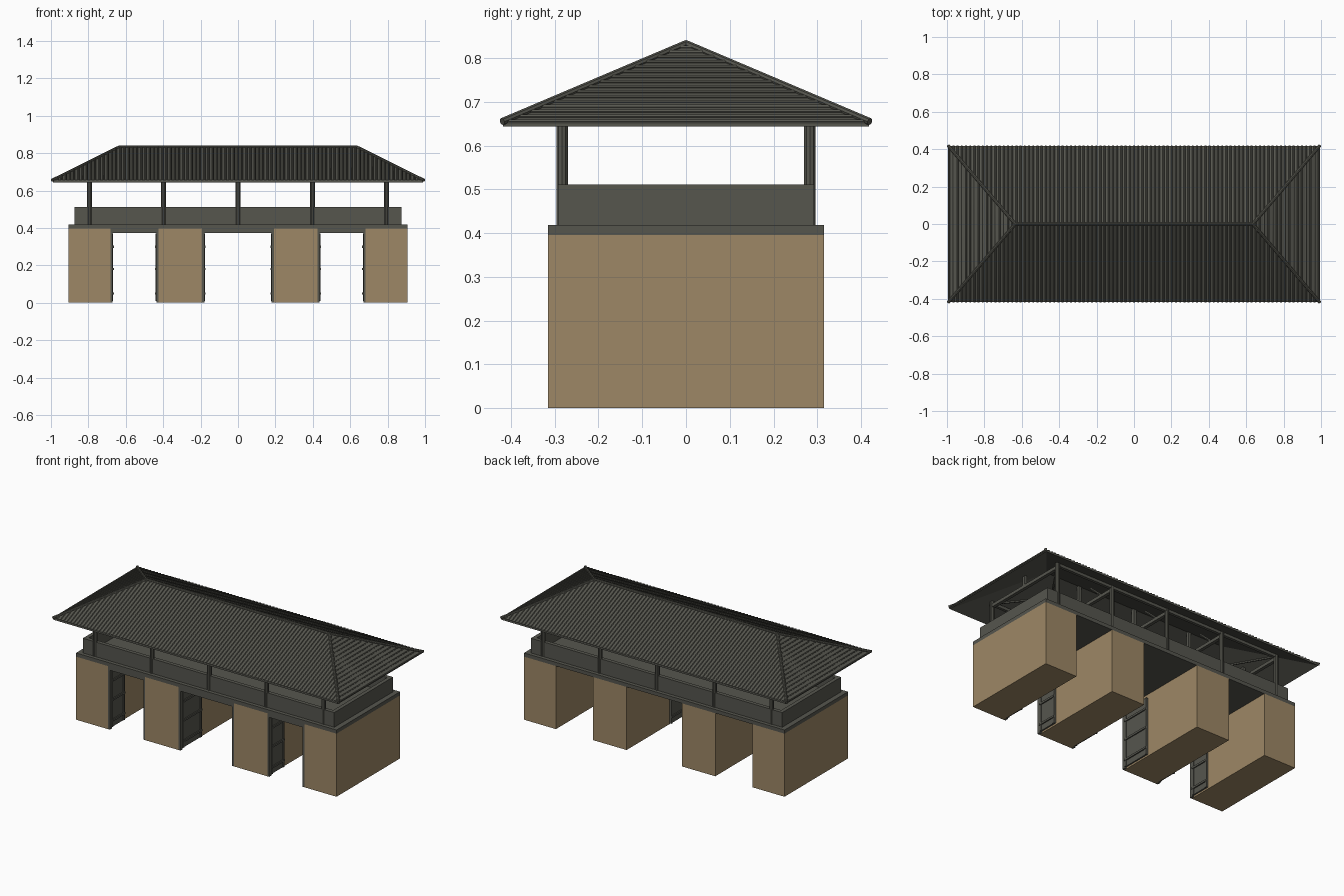
import bpy, bmesh
from mathutils import Vector

cube = bpy.data.objects.get("Cube")
if cube:
    bpy.data.objects.remove(cube, do_unlink=True)


def material(name, rgb):
    m = bpy.data.materials.new(name)
    m.use_nodes = True
    m.diffuse_color = (*rgb, 1)
    m.node_tree.nodes["Principled BSDF"].inputs["Base Color"].default_value = (*rgb, 1)
    return m


BROWN = material("earth_brown", (0.34, 0.245, 0.132))
GREY = material("dark_grey", (0.092, 0.092, 0.076))


def finish(name, bm, mat):
    bmesh.ops.recalc_face_normals(bm, faces=bm.faces)
    mesh = bpy.data.meshes.new(name)
    bm.to_mesh(mesh)
    bm.free()
    mesh.materials.append(mat)
    ob = bpy.data.objects.new(name, mesh)
    bpy.context.collection.objects.link(ob)
    return ob


def boxes(name, mat, spans):
    """One object from boxes, each given as x, y and z ranges."""
    bm = bmesh.new()
    for span in spans:
        verts = bmesh.ops.create_cube(bm, size=1)["verts"]
        for v in verts:
            v.co = Vector([(a + b) / 2 + c * (b - a) for (a, b), c in zip(span, v.co)])
    return finish(name, bm, mat)


def tubes(name, mat, paths, radius, resolution=1):
    """Round bars that follow the given paths."""
    curve = bpy.data.curves.new(name, "CURVE")
    curve.dimensions = "3D"
    curve.bevel_depth = radius
    curve.bevel_resolution = resolution
    curve.use_fill_caps = True
    for path in paths:
        spline = curve.splines.new("POLY")
        spline.points.add(len(path) - 1)
        for p, co in zip(spline.points, path):
            p.co = (*co, 1)
    curve.materials.append(mat)
    ob = bpy.data.objects.new(name, curve)
    bpy.context.collection.objects.link(ob)
    bpy.ops.object.select_all(action="DESELECT")
    ob.select_set(True)
    bpy.context.view_layer.objects.active = ob
    bpy.ops.object.convert(target="MESH")
    bpy.ops.object.shade_smooth_by_angle()
    return ob


# Four solid piers and the slab over them
DEPTH = 0.315
PIER_TOP = 0.396
piers = [(-0.905, -0.683), (-0.424, -0.192), (0.192, 0.424), (0.683, 0.905)]
for i, xs in enumerate(piers):
    boxes(f"pier_{i + 1}", BROWN, [(xs, (-DEPTH, DEPTH), (0, PIER_TOP))])
boxes("floor_slab", GREY, [((-0.905, 0.905), (-DEPTH, DEPTH), (PIER_TOP, 0.419))])

# Door frames at the front, with pairs of leaves folded back against the piers
FRAME_BACK = -0.293
for i in range(3):
    left, right = piers[i][1], piers[i + 1][0]
    frame = [((left, right), (-DEPTH, FRAME_BACK), (0.373, PIER_TOP))]
    leaves = []
    for edge, d in ((left, 1), (right, -1)):
        def across(a, b):
            return tuple(sorted((edge + d * a, edge + d * b)))
        frame.append((across(0, 0.013), (-DEPTH, FRAME_BACK), (0, 0.373)))
        y0, y1 = FRAME_BACK, FRAME_BACK + (right - left) / 2 - 0.005
        leaves.append((across(0.003, 0.012), (y0, y1), (0.008, 0.37)))
        for z in (0.05, 0.18, 0.3):
            leaves.append((across(0.012, 0.019), (y0, y1), (z - 0.006, z + 0.006)))
        for a, b in ((y0, y0 + 0.012), (y1 - 0.012, y1)):
            leaves.append((across(0.012, 0.016), (a, b), (0.008, 0.37)))
    boxes(f"door_frame_{i + 1}", GREY, frame)
    boxes(f"door_leaves_{i + 1}", GREY, leaves)

# Parapet around the upper floor
PX, PY, PT = 0.873, 0.292, 0.024
parapet = []
for s in (-1, 1):
    parapet.append(((-PX, PX), tuple(sorted((s * PY, s * (PY - PT)))), (0.419, 0.511)))
    parapet.append((tuple(sorted((s * PX, s * (PX - PT)))), (PT - PY, PY - PT), (0.419, 0.511)))
boxes("parapet", GREY, parapet)

# Roof measures
EX, EY, EZ = 0.988, 0.418, 0.655
RX, RZ = 0.635, 0.833


def rise(x):
    """Share of the way up the end slope, one along the ridge."""
    return min(1, (EX - abs(x)) / (EX - RX))


# Upper posts and the timber frame below the roof
POST_X = (-0.793, -0.398, 0, 0.398, 0.793)
POST_Y = 0.283
tubes("upper_posts", GREY,
      [[(x, s * POST_Y, 0.419), (x, s * POST_Y, 0.7)] for x in POST_X for s in (-1, 1)],
      0.0135, 3)
beams = [((x - 0.01, x + 0.01), (-POST_Y, POST_Y), (0.662, 0.682)) for x in POST_X]
beams += [((POST_X[0], POST_X[-1]), (y - 0.009, y + 0.009), (0.68, 0.698))
          for y in (-POST_Y, POST_Y)]
beams += [((x - 0.009, x + 0.009), (-0.009, 0.009), (0.68, EZ + (RZ - EZ) * rise(x) - 0.012))
          for x in POST_X]
boxes("roof_beams", GREY, beams)
tubes("roof_braces", GREY,
      [[(x, s * 0.2, 0.675), (x, s * 0.1, 0.765)] for x in POST_X[1:-1] for s in (-1, 1)]
      + [[(sx * 0.793, sy * POST_Y, 0.69), (sx * 0.6, 0, 0.675)] for sx in (-1, 1) for sy in (-1, 1)],
      0.007)

# Hollow hipped roof shell with a fascia along the eaves
bm = bmesh.new()
rings = []
for drop in (0, 0.011):
    eave = [bm.verts.new((sx * EX, sy * EY, EZ - drop))
            for sx, sy in ((-1, -1), (1, -1), (1, 1), (-1, 1))]
    a, b = [bm.verts.new((s * RX, 0, RZ - drop)) for s in (-1, 1)]
    for face in ((eave[0], eave[1], b, a), (eave[1], eave[2], b),
                 (eave[2], eave[3], a, b), (eave[3], eave[0], a)):
        bm.faces.new(face)
    rings.append(eave)
for i in range(4):
    j = (i + 1) % 4
    bm.faces.new((rings[0][i], rings[0][j], rings[1][j], rings[1][i]))
finish("roof_shell", bm, GREY)

# Round tile ribs, running over the ridge or across the end slopes
ribs = []
COUNT = 88
for i in range(COUNT + 1):
    x = EX * (2 * i / COUNT - 1)
    t = rise(x)
    y, z = EY * (1 - t), EZ + (RZ - EZ) * t
    path = [(x, -EY, EZ), (x, -y, z), (x, y, z), (x, EY, EZ)]
    if t == 1:
        path.pop(2)
    elif t < 0.01:
        path = [path[0], path[3]]
    ribs.append(path)
tubes("roof_tile_ribs", GREY, ribs, 0.0055)

# Caps along the ridge and the four hips
caps = [[(-RX, 0, RZ), (RX, 0, RZ)]]
caps += [[(sx * RX, 0, RZ), (sx * 0.994, sy * 0.42, EZ)] for sx in (-1, 1) for sy in (-1, 1)]
tubes("ridge_and_hip_caps", GREY, caps, 0.0085, 2)
